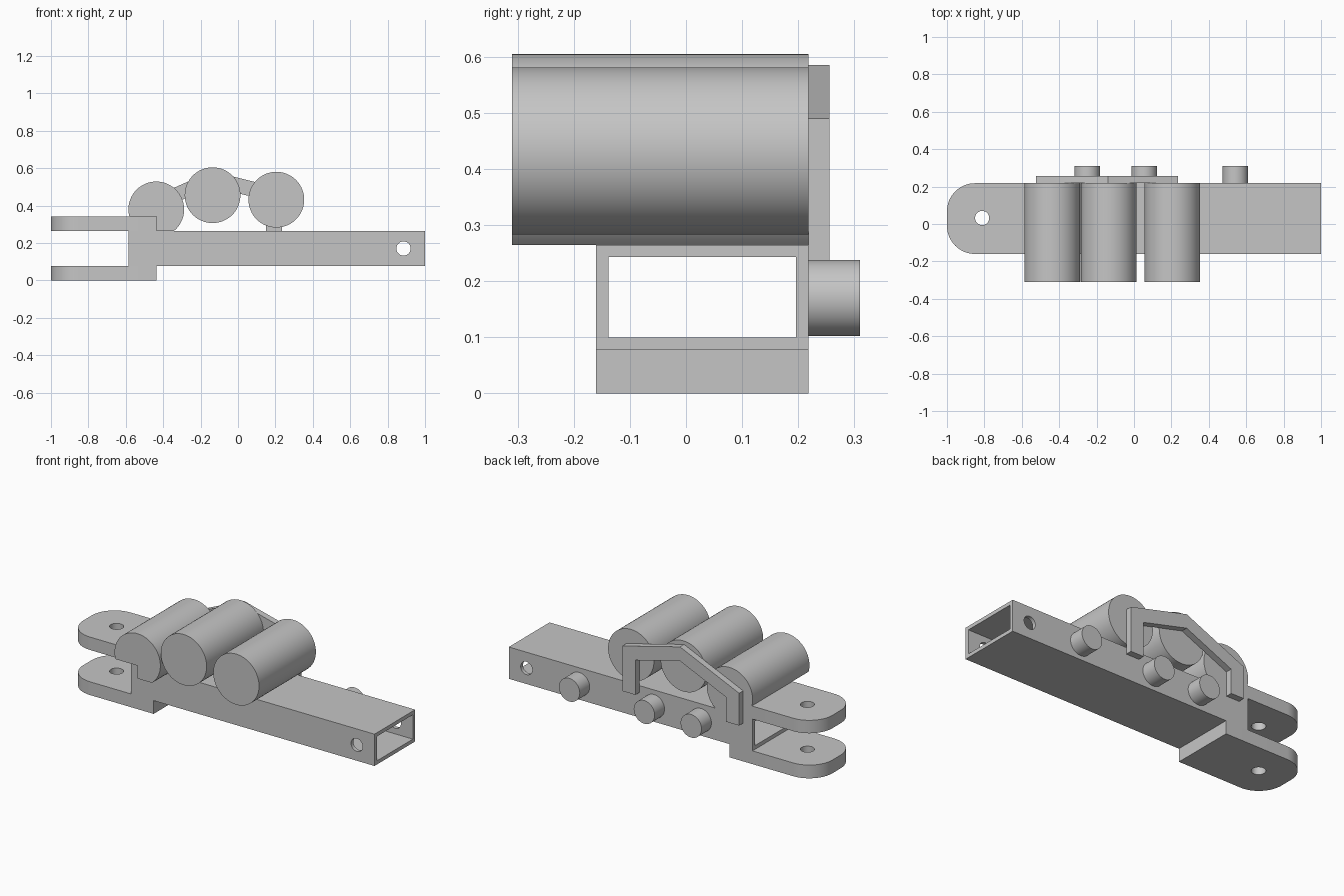
import bpy, bmesh
from math import sin, cos, asin, pi, radians
from mathutils import Vector

cube = bpy.data.objects.get("Cube")
if cube:
    bpy.data.objects.remove(cube, do_unlink=True)

grey = bpy.data.materials.new("plain grey")
grey.use_nodes = True
colour = (0.56, 0.56, 0.56, 1)
grey.diffuse_color = colour
grey.node_tree.nodes["Principled BSDF"].inputs["Base Color"].default_value = colour

# Maps a 2D profile point and a depth to 3D for each extrusion axis
PLACE = {
    "x": lambda u, v, d: Vector((d, u, v)),
    "y": lambda u, v, d: Vector((u, d, v)),
    "z": lambda u, v, d: Vector((u, v, d)),
}


def arc(cx, cy, r, start, end, steps):
    span = end - start
    return [(cx + r * cos(start + span * i / steps),
             cy + r * sin(start + span * i / steps)) for i in range(steps + 1)]


def circle(cx, cy, r, steps=64):
    return arc(cx, cy, r, 0, 2 * pi, steps)[:-1]


def rect(u0, v0, u1, v1):
    return [(u0, v0), (u1, v0), (u1, v1), (u0, v1)]


def extrude(name, profile, axis, d0, d1):
    bm = bmesh.new()
    face = bm.faces.new([bm.verts.new(PLACE[axis](u, v, d0)) for u, v in profile])
    made = bmesh.ops.extrude_face_region(bm, geom=[face])["geom"]
    offset = PLACE[axis](0, 0, d1 - d0)
    bmesh.ops.translate(bm, vec=offset,
                        verts=[g for g in made if isinstance(g, bmesh.types.BMVert)])
    bmesh.ops.recalc_face_normals(bm, faces=bm.faces)
    mesh = bpy.data.meshes.new(name)
    bm.to_mesh(mesh)
    bm.free()
    mesh.materials.append(grey)
    obj = bpy.data.objects.new(name, mesh)
    bpy.context.collection.objects.link(obj)
    return obj


def activate(obj):
    bpy.ops.object.select_all(action="DESELECT")
    obj.select_set(True)
    bpy.context.view_layer.objects.active = obj


def cut(obj, profile, axis, d0, d1):
    cutter = extrude("cutter", profile, axis, d0, d1)
    cutter.hide_render = True
    mod = obj.modifiers.new("cut", "BOOLEAN")
    mod.operation = "DIFFERENCE"
    mod.solver = "EXACT"
    mod.object = cutter
    activate(obj)
    bpy.ops.object.modifier_apply(modifier=mod.name)
    bpy.data.objects.remove(cutter, do_unlink=True)


def smooth(obj):
    activate(obj)
    bpy.ops.object.shade_smooth_by_angle(angle=radians(30))


FRONT, BACK = -0.16, 0.218
TUBE_LOW, TUBE_TOP, PLATE_TOP = 0.078, 0.265, 0.341
TUBE_END, STEP = -0.585, -0.437
WALL = 0.022

# Hollow tube with a cross hole near its open end
tube = extrude("square_tube", rect(FRONT, TUBE_LOW, BACK, TUBE_TOP), "x", TUBE_END, 1)
cut(tube, rect(FRONT + WALL, TUBE_LOW + WALL, BACK - WALL, TUBE_TOP - WALL),
    "x", TUBE_END - 0.1, 1.1)
cut(tube, circle(0.885, 0.171, 0.038, 32), "y", -0.5, 0.5)
smooth(tube)

# Fork plates with rounded ends and a pin hole
R = 0.15
outline = ([(STEP, FRONT), (STEP, BACK)]
           + arc(-1 + R, BACK - R, R, pi / 2, pi, 16)
           + arc(-1 + R, FRONT + R, R, pi, 1.5 * pi, 16))
for name, low, high in (("lower_fork_plate", 0, TUBE_LOW),
                        ("upper_fork_plate", TUBE_TOP, PLATE_TOP)):
    plate = extrude(name, outline, "z", low, high)
    cut(plate, circle(-0.812, 0.032, 0.038, 32), "z", low - 0.1, high + 0.1)
    smooth(plate)

# Rollers; the first is notched to sit on the step of the fork plate
ROLLER = 0.149
cx, cz = -0.437, 0.38
notched = arc(cx, cz, ROLLER, asin((TUBE_TOP - cz) / ROLLER),
              pi - asin((PLATE_TOP - cz) / ROLLER), 48)
notched += [(STEP, PLATE_TOP), (STEP, TUBE_TOP)]
smooth(extrude("notched_roller", notched, "y", -0.31, BACK))
for name, x, z in (("middle_roller", -0.136, 0.456), ("end_roller", 0.205, 0.432)):
    smooth(extrude(name, circle(x, z, ROLLER), "y", -0.31, BACK))

# Bent strap behind the rollers
LEG, DROP, FOOT = 0.085, 0.083, 0.225
left, right = -0.525, 0.235
strap = [(left, FOOT), (left, 0.415), (-0.14, 0.585), (right, 0.49), (right, FOOT),
         (right - LEG, FOOT), (right - LEG, 0.512 - DROP), (-0.14, 0.585 - DROP),
         (left + LEG, 0.452 - DROP), (left + LEG, FOOT)]
extrude("strap", strap, "y", BACK, 0.256)

# Round pegs on the back of the tube
for i, x in enumerate((-0.25, 0.055, 0.542)):
    smooth(extrude(f"peg_{i + 1}", circle(x, 0.17, 0.068, 48), "y", BACK, 0.31))
